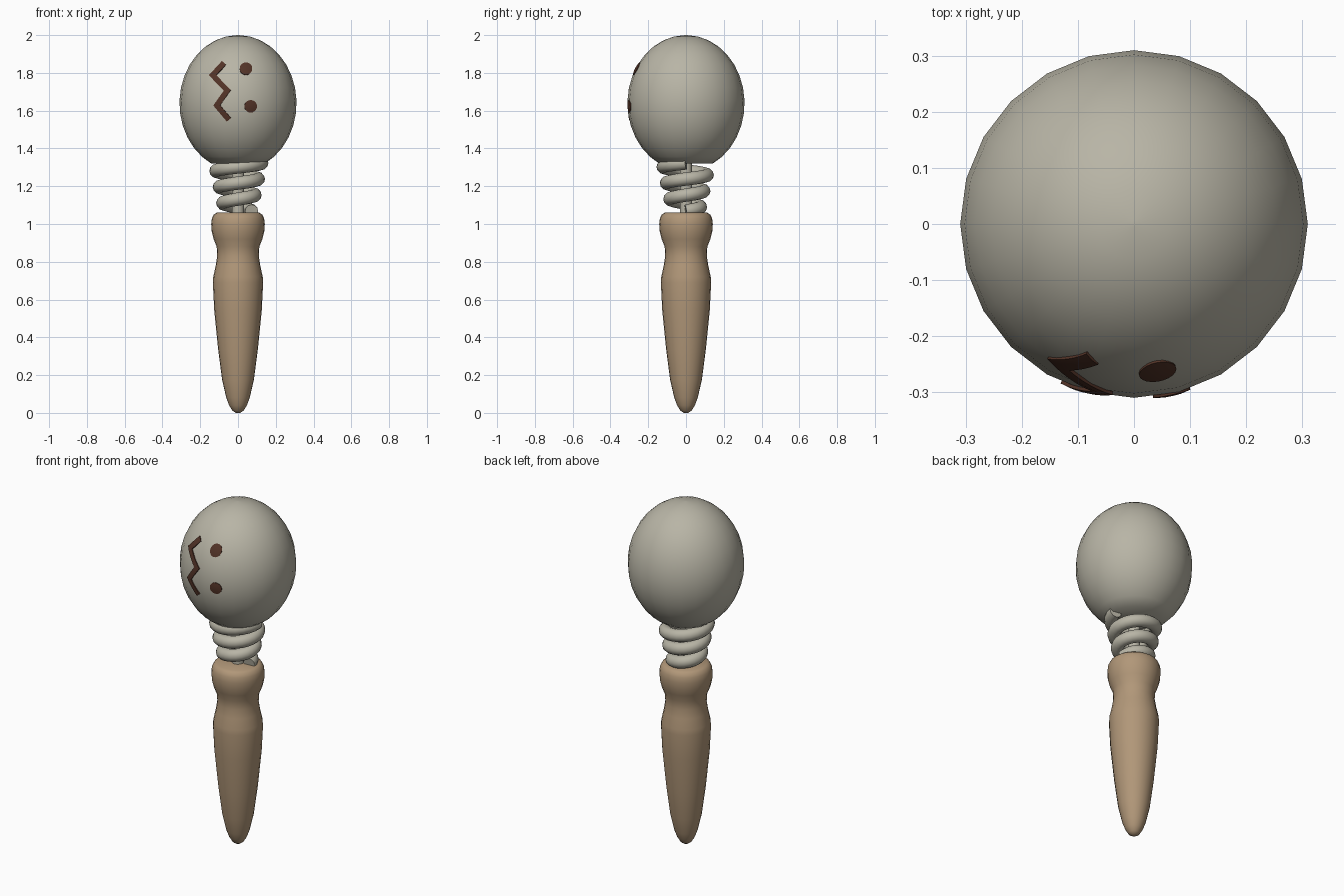
import bpy, bmesh, math
from mathutils import Vector

if "Cube" in bpy.data.objects:
    bpy.data.objects.remove(bpy.data.objects["Cube"])

HEAD_R, HEAD_H, HEAD_Z, CUT_Z = 0.31, 0.36, 1.64, 1.32


def material(name, rgb):
    m = bpy.data.materials.new(name)
    m.diffuse_color = (*rgb, 1)
    m.use_nodes = True
    m.node_tree.nodes["Principled BSDF"].inputs["Base Color"].default_value = m.diffuse_color
    return m


BONE = material("bone", (0.48, 0.46, 0.38))
WOOD = material("wood", (0.44, 0.31, 0.19))
PAINT = material("paint", (0.085, 0.033, 0.02))


def make(name, verts, faces, mat, angle=50):
    me = bpy.data.meshes.new(name)
    me.from_pydata(verts, [], faces)
    bm = bmesh.new()
    bm.from_mesh(me)
    bmesh.ops.remove_doubles(bm, verts=bm.verts, dist=1e-5)
    bmesh.ops.recalc_face_normals(bm, faces=bm.faces)
    bm.to_mesh(me)
    bm.free()
    me.materials.append(mat)
    ob = bpy.data.objects.new(name, me)
    bpy.context.collection.objects.link(ob)
    for o in bpy.context.selected_objects:
        o.select_set(False)
    bpy.context.view_layer.objects.active = ob
    ob.select_set(True)
    bpy.ops.object.shade_smooth_by_angle(angle=math.radians(angle))
    return ob


def skin(name, rings, mat):
    """Skin a list of equal rings and cap both ends."""
    n = len(rings[0])
    verts = [v for ring in rings for v in ring]
    faces = [(i * n + j, i * n + (j + 1) % n, (i + 1) * n + (j + 1) % n, (i + 1) * n + j)
             for i in range(len(rings) - 1) for j in range(n)]
    faces += [tuple(range(n)), tuple(range(len(verts) - n, len(verts)))]
    return make(name, verts, faces, mat)


def lathe(name, profile, mat, n=24):
    return skin(name, [[(r * math.cos(math.tau * j / n), r * math.sin(math.tau * j / n), z)
                        for j in range(n)] for r, z in profile], mat)


# Handle
lathe("handle", [(0.012, 0.0), (0.03, 0.012), (0.047, 0.04), (0.062, 0.08), (0.084, 0.175),
                 (0.105, 0.335), (0.126, 0.545), (0.133, 0.69), (0.131, 0.72), (0.118, 0.78),
                 (0.110, 0.83), (0.113, 0.88), (0.129, 0.92), (0.139, 0.96), (0.142, 1.0),
                 (0.138, 1.03), (0.128, 1.05), (0.112, 1.06)], WOOD)

# Egg-shaped head with a flat underside
low = math.asin((CUT_Z - HEAD_Z) / HEAD_H)
high = math.radians(89)
angles = [low + (high - low) * i / 14 for i in range(15)]
lathe("head", [(HEAD_R * math.cos(a), HEAD_Z + HEAD_H * math.sin(a)) for a in angles], BONE)

# Core rod inside the spring
lathe("core_rod", [(0.033, 1.04), (0.033, 1.36)], BONE, 12)

# Spring, widening upwards
path = []
for i in range(24 * 3 + 1):
    t = i / 24
    r, a = 0.072 + 0.018 * t, math.tau * t
    path.append(Vector((r * math.cos(a), r * math.sin(a), 1.068 + 0.085 * t)))
rings = []
for i, p in enumerate(path):
    tangent = (path[min(i + 1, len(path) - 1)] - path[max(i - 1, 0)]).normalized()
    side = tangent.cross(Vector((0, 0, 1))).normalized()
    up = side.cross(tangent)
    rings.append([p + 0.035 * (side * math.cos(math.tau * k / 12) + up * math.sin(math.tau * k / 12))
                  for k in range(12)])
skin("spring", rings, BONE)


def on_head(x, z, lift):
    """Point on the front of the head, lifted off the surface."""
    y = -HEAD_R * math.sqrt(1 - (x / HEAD_R) ** 2 - ((z - HEAD_Z) / HEAD_H) ** 2)
    p = Vector((x, y, z))
    nrm = Vector((x / HEAD_R ** 2, y / HEAD_R ** 2, (z - HEAD_Z) / HEAD_H ** 2)).normalized()
    return p + nrm * lift


# Painted eyes, slightly raised caps on the head
for name, x, z in (("upper_eye", 0.042, 1.822), ("lower_eye", 0.067, 1.623)):
    rings = []
    for r, lift in ((0.033, -0.006), (0.033, 0.002), (0.017, 0.004), (0.002, 0.004)):
        rings.append([on_head(x + r * math.cos(math.tau * k / 20), z + r * math.sin(math.tau * k / 20), lift)
                      for k in range(20)])
    skin(name, rings, PAINT)

# Painted zigzag mouth, mitred ribbon following the head
pts = [Vector(p) for p in ((-0.074, 1.852), (-0.134, 1.787), (-0.056, 1.708), (-0.112, 1.628), (-0.048, 1.552))]
offs = []
for i, p in enumerate(pts):
    dirs = [(b - a).normalized() for a, b in zip(pts[max(i - 1, 0):i + 1], pts[i:i + 2])] if 0 < i < 4 else \
        [(pts[1] - pts[0]).normalized() if i == 0 else (pts[4] - pts[3]).normalized()]
    norms = [Vector((-d.y, d.x)) for d in dirs]
    m = sum(norms, Vector((0, 0))).normalized()
    offs.append(m * 0.014 / m.dot(norms[0]))
rings = []
for i in range(4):
    for k in range(7 if i == 3 else 6):
        p, o = pts[i].lerp(pts[i + 1], k / 6), offs[i].lerp(offs[i + 1], k / 6)
        rings.append([on_head(*(p + o * s), lift) for s, lift in
                      ((-1, -0.006), (-1, 0.003), (0, 0.004), (1, 0.003), (1, -0.006))])
skin("zigzag_mouth", rings, PAINT)
